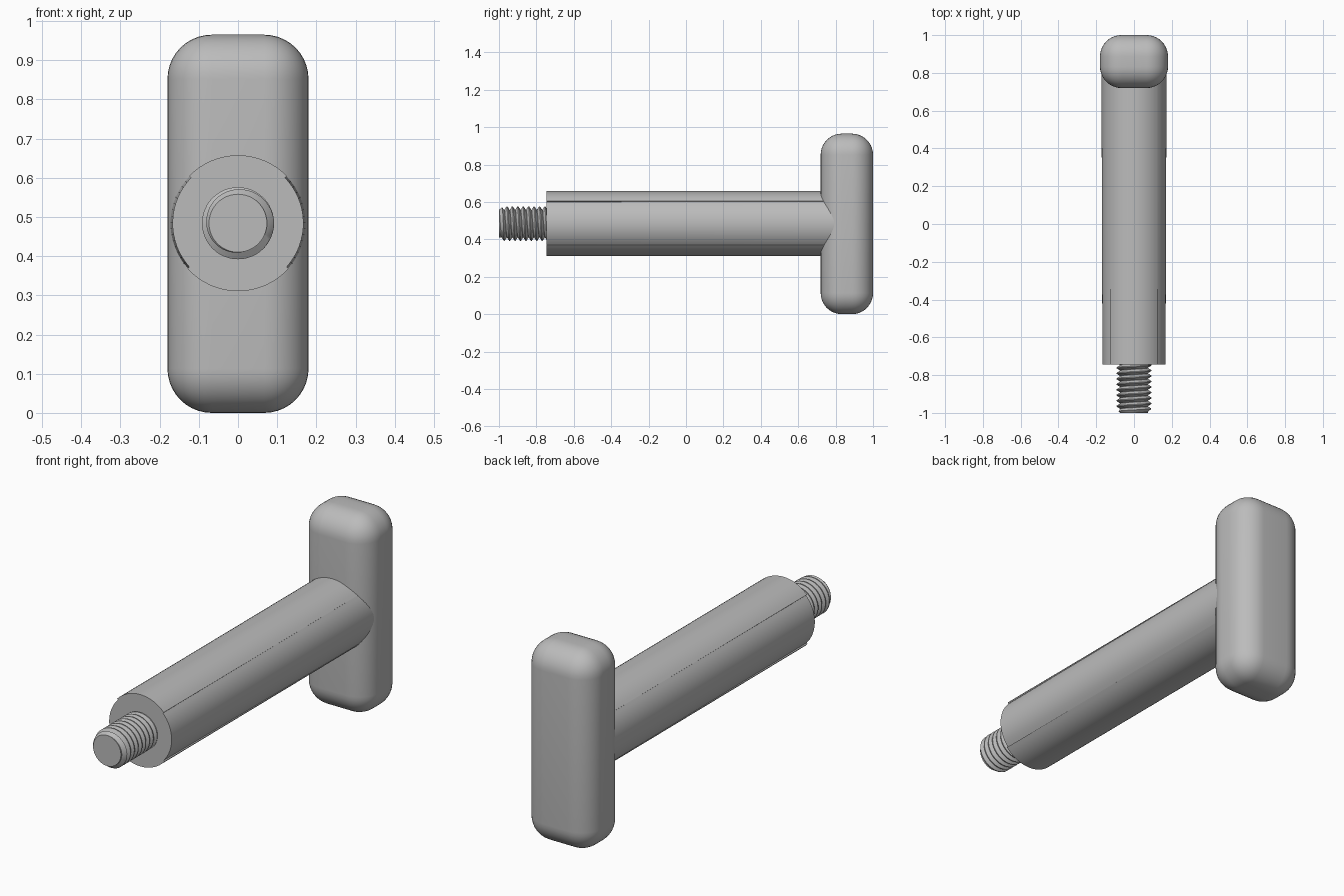
import bpy, bmesh, math

cube = bpy.data.objects.get("Cube")
if cube:
    bpy.data.objects.remove(cube, do_unlink=True)

grey = bpy.data.materials.new("plain grey")
grey.use_nodes = True
GREY = (0.5, 0.5, 0.5, 1)
grey.diffuse_color = GREY
grey.node_tree.nodes["Principled BSDF"].inputs["Base Color"].default_value = GREY

AXIS_Z = 0.484


def finish(name, bm, angle):
    bmesh.ops.recalc_face_normals(bm, faces=bm.faces)
    mesh = bpy.data.meshes.new(name)
    bm.to_mesh(mesh)
    bm.free()
    mesh.materials.append(grey)
    obj = bpy.data.objects.new(name, mesh)
    bpy.context.collection.objects.link(obj)
    bpy.ops.object.select_all(action="DESELECT")
    obj.select_set(True)
    bpy.context.view_layer.objects.active = obj
    bpy.ops.object.shade_smooth_by_angle(angle=math.radians(angle))
    return obj


def around(bm, radius, angle, y):
    return bm.verts.new((radius * math.sin(angle), y, AXIS_Z + radius * math.cos(angle)))


# Cross handle: a box with fully rounded edges and corners
bm = bmesh.new()
bmesh.ops.create_cube(bm, size=1)
for v in bm.verts:
    v.co = (v.co.x * 0.36, 0.86 + v.co.y * 0.28, 0.4825 + v.co.z * 0.965)
bmesh.ops.bevel(bm, geom=bm.edges[:], offset=0.113, segments=10, profile=0.5, affect="EDGES")
finish("cross_handle", bm, 40)

# Shaft: round bar whose side panels are slightly recessed, fading out at the back
STEPS = 16
SPANS = [(-46, 46, False), (46, 132, True), (132, 228, False), (228, 314, True)]
bm = bmesh.new()
rings = []
for y, flank in ((-0.745, 0.167), (0.86, 0.1725)):
    ring = []
    for start, end, recessed in SPANS:
        for i in range(STEPS + 1):
            a = math.radians(start + (end - start) * i / STEPS)
            ring.append(around(bm, flank if recessed else 0.1735, a, y))
    rings.append(ring)
    bm.faces.new(ring)
front, back = rings
for i in range(len(front)):
    j = (i + 1) % len(front)
    bm.faces.new((front[i], front[j], back[j], back[i]))
finish("shaft", bm, 30)

# Threaded stud: helical ridges, chamfered at the tip
PITCH, TIP, END, ROOT, CREST = 0.029, -1.0, -0.74, 0.074, 0.092
PROFILE = [ROOT, CREST, CREST, ROOT]
OFFSETS = [0, 0.4, 0.55, 0.95]
SIDES = 48
turns = int((END - TIP) / PITCH) + 2
bm = bmesh.new()
rows = []
for turn in range(-1, turns):
    for radius, offset in zip(PROFILE, OFFSETS):
        row = []
        for i in range(SIDES + 1):
            y = TIP + PITCH * (turn + offset + i / SIDES)
            y = max(TIP, min(END, y))
            r = min(radius, ROOT + (y - TIP) * 0.8)
            row.append(around(bm, r, math.tau * i / SIDES, y))
        rows.append(row)
for a, b in zip(rows, rows[1:]):
    for i in range(SIDES):
        bm.faces.new((a[i], a[i + 1], b[i + 1], b[i]))
bmesh.ops.remove_doubles(bm, verts=bm.verts[:], dist=0.00005)
bm.faces.new([around(bm, ROOT, math.tau * i / SIDES, TIP) for i in range(SIDES)])
bmesh.ops.remove_doubles(bm, verts=bm.verts[:], dist=0.00005)
finish("threaded_stud", bm, 35)
